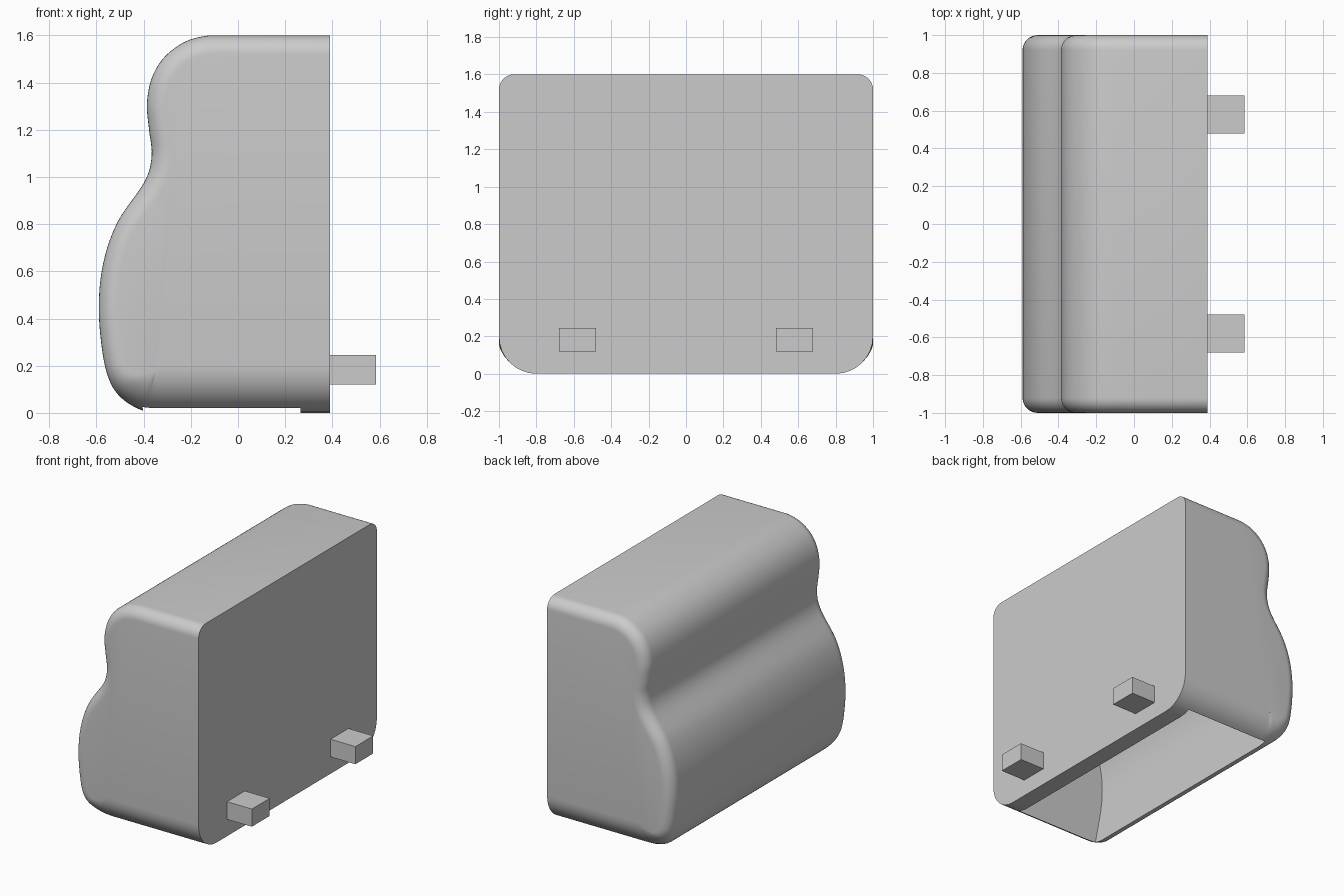
import bpy, bmesh, math
from mathutils import Vector

cube = bpy.data.objects.get("Cube")
if cube:
    bpy.data.objects.remove(cube, do_unlink=True)

grey = bpy.data.materials.new("plain grey")
grey.use_nodes = True
grey.diffuse_color = (0.6, 0.6, 0.6, 1)
grey.node_tree.nodes["Principled BSDF"].inputs["Base Color"].default_value = (0.6, 0.6, 0.6, 1)

BACK, WALL, STEPS = 0.39, 0.125, 6


def make_object(name, bm):
    bmesh.ops.recalc_face_normals(bm, faces=bm.faces)
    mesh = bpy.data.meshes.new(name)
    bm.to_mesh(mesh)
    bm.free()
    mesh.materials.append(grey)
    obj = bpy.data.objects.new(name, mesh)
    bpy.context.collection.objects.link(obj)
    return obj


def smooth_curve(keys):
    """Catmull-Rom curve through all keys but the first and last."""
    out = []
    for a, b, c, d in zip(keys, keys[1:], keys[2:], keys[3:]):
        for i in range(STEPS):
            t = i / STEPS
            out.append(0.5 * (2 * b + (c - a) * t + (2 * a - 5 * b + 4 * c - d) * t ** 2
                              + (3 * b - a - 3 * c + d) * t ** 3))
    return out + [keys[-2]]


def inward_normals(pts):
    dirs = [(q - p).normalized() for p, q in zip(pts, pts[1:])]
    tangents = [(a + b).normalized() for a, b in zip([dirs[0]] + dirs, dirs + [dirs[-1]])]
    return [Vector((-t.y, t.x)) for t in tangents]


def loft(rings):
    """Closed solid through equal rings of 3D points."""
    bm = bmesh.new()
    loops = [[bm.verts.new(p) for p in ring] for ring in rings]
    for a, b in zip(loops, loops[1:]):
        for i in range(len(a)):
            j = (i + 1) % len(a)
            bm.faces.new((a[i], a[j], b[j], b[i]))
    bm.faces.new(loops[0])
    bm.faces.new(loops[-1])
    return bm


# Wavy outline in x and z, from the top edge down to the bottom edge
keys = [Vector(k) for k in (
    (-.05, 1.6), (-.12, 1.6), (-.22, 1.575), (-.31, 1.51), (-.365, 1.42), (-.386, 1.31),
    (-.377, 1.2), (-.366, 1.09), (-.396, .98), (-.51, .81), (-.57, .64), (-.59, .457),
    (-.576, .267), (-.546, .14), (-.494, .063), (-.41, .012), (-.33, 0), (-.25, 0))]
outline = [Vector((BACK, 1.6))] + smooth_curve(keys) + [Vector((BACK, 0))]
normals = inward_normals(outline)


def fillet(p):
    """Side rounding: small above, growing to large along the base."""
    low = min(1, max(0, (0.2 - p.y) / 0.2))
    return 0.08 + 0.12 * low * low


# Body with rounded side edges
rings = []
for side in (-1, 1):
    half = []
    for k in range(9):
        ang = math.pi / 2 * k / 8
        ring = []
        for p, n in zip(outline, normals):
            r = fillet(p)
            q = p + n * r * (1 - math.cos(ang))
            ring.append((q.x, side * (1 - r + r * math.sin(ang)), q.y))
        half.append(ring)
    rings += half[::-1] if side < 0 else half
body = make_object("body_shell", loft(rings))

# Hollow interior, open underneath
inner = [p + n * WALL for p, n in zip(outline, normals) if p.y > 0.2]
inner[0].x = BACK - WALL
inner += [Vector((-.4, 0)), Vector((-.4, -.1)), Vector((BACK - WALL, -.1))]
cavity = make_object("cavity_cutter", loft([[(p.x, y, p.y) for p in inner] for y in (-.885, .885)]))
cavity.hide_render = True
cut = body.modifiers.new("hollow", 'BOOLEAN')
cut.operation, cut.solver, cut.object = 'DIFFERENCE', 'EXACT', cavity
bpy.context.view_layer.objects.active = body
body.select_set(True)
bpy.ops.object.modifier_apply(modifier=cut.name)
bpy.data.objects.remove(cavity, do_unlink=True)
bpy.ops.object.shade_smooth_by_angle(angle=math.radians(30))

# Two pegs on the flat face
for name, y in (("right_peg", -.58), ("left_peg", .58)):
    bm = bmesh.new()
    bmesh.ops.create_cube(bm, size=1)
    bmesh.ops.scale(bm, vec=(.2, .2, .125), verts=bm.verts)
    bmesh.ops.translate(bm, vec=(BACK + .095, y, .182), verts=bm.verts)
    make_object(name, bm)
